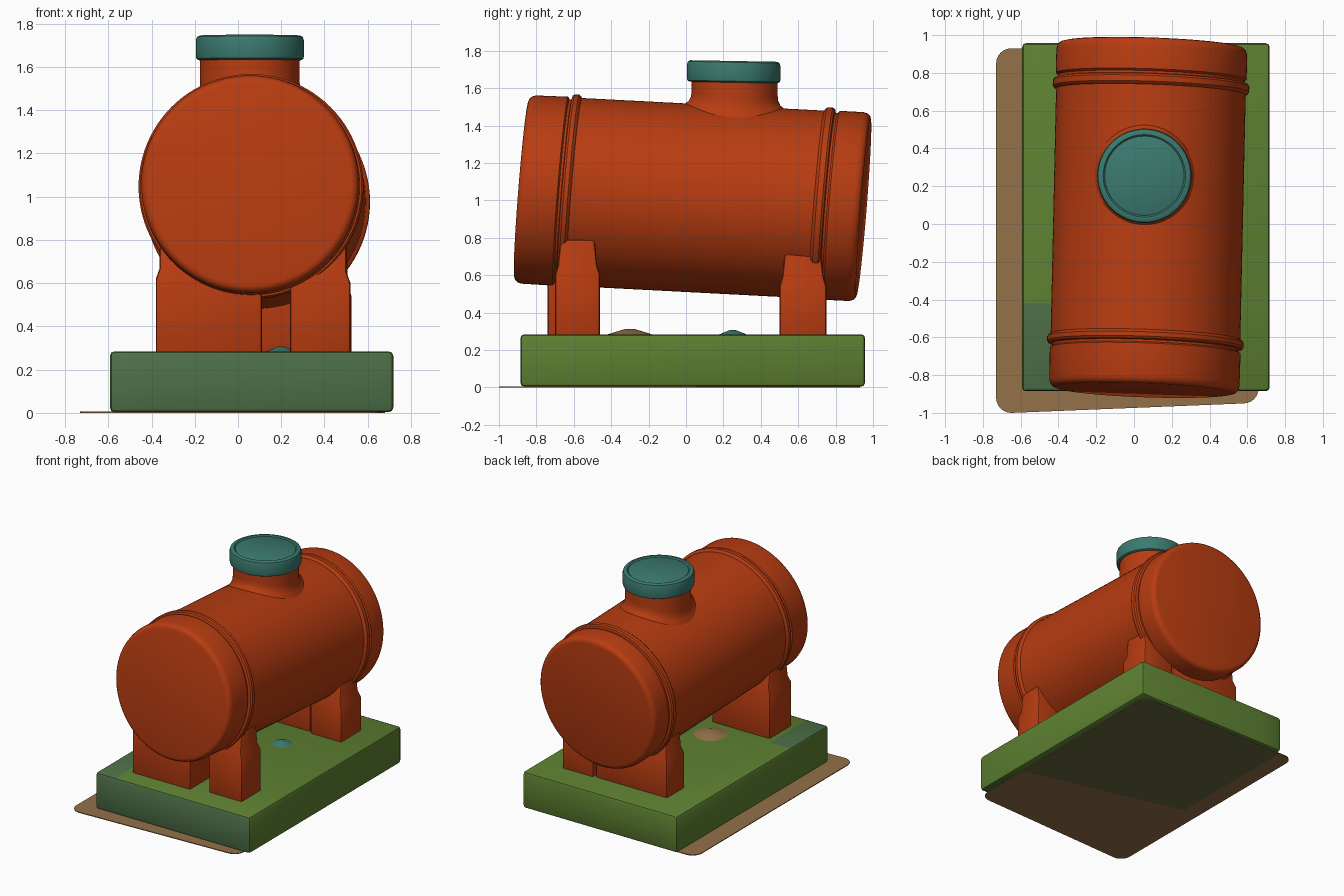
import bpy, bmesh, math

if "Cube" in bpy.data.objects:
    bpy.data.objects.remove(bpy.data.objects["Cube"])


def material(name, rgb):
    m = bpy.data.materials.new(name)
    lin = [((c / 255 + 0.055) / 1.055) ** 2.4 for c in rgb]
    m.diffuse_color = (*lin, 1)
    m.use_nodes = True
    m.node_tree.nodes["Principled BSDF"].inputs["Base Color"].default_value = m.diffuse_color
    return m


ORANGE = material("rust orange", (184, 60, 17))
TEAL = material("teal", (59, 122, 111))
OLIVE = material("olive green", (93, 128, 49))
SAGE = material("sage green", (78, 113, 72))
BROWN = material("earth brown", (147, 113, 72))
MOSS = material("dark moss", (102, 104, 62))


def finish(name, bm, mats, bevel=0, angle=35, segments=2):
    bmesh.ops.recalc_face_normals(bm, faces=bm.faces)
    me = bpy.data.meshes.new(name)
    bm.to_mesh(me)
    bm.free()
    ob = bpy.data.objects.new(name, me)
    bpy.context.collection.objects.link(ob)
    for m in mats:
        me.materials.append(m)
    bpy.ops.object.select_all(action='DESELECT')
    bpy.context.view_layer.objects.active = ob
    ob.select_set(True)
    if bevel:
        b = ob.modifiers.new("bevel", 'BEVEL')
        b.width, b.segments = bevel, segments
        bpy.ops.object.modifier_apply(modifier="bevel")
    bpy.ops.object.shade_smooth_by_angle(angle=math.radians(angle))
    return ob


def lathe(name, profile, place, mat, n=72):
    """Revolve (radius, height) pairs; place(a, b, h) maps to world space."""
    bm = bmesh.new()
    rings = []
    for r, h in profile:
        if r == 0:
            rings.append([bm.verts.new(place(0, 0, h))] * n)
        else:
            rings.append([bm.verts.new(place(r * math.cos(2 * math.pi * i / n),
                                             r * math.sin(2 * math.pi * i / n), h))
                          for i in range(n)])
    for p, q in zip(rings, rings[1:]):
        for i in range(n):
            j = (i + 1) % n
            bm.faces.new(list(dict.fromkeys([p[i], p[j], q[j], q[i]])))
    return finish(name, bm, [mat])


def loft(bm, loops):
    """Closed solid through a stack of equal-sized point loops."""
    vs = [[bm.verts.new(p) for p in lp] for lp in loops]
    n = len(vs[0])
    for p, q in zip(vs, vs[1:]):
        for i in range(n):
            bm.faces.new([p[i], p[(i + 1) % n], q[(i + 1) % n], q[i]])
    bm.faces.new(vs[0][::-1])
    bm.faces.new(vs[-1])


def rect(x0, x1, y0, y1, z):
    return [(x0, y0, z), (x1, y0, z), (x1, y1, z), (x0, y1, z)]


# tank: tilted barrel with end caps, grooves and raised bands
def tank_place(a, b, t):
    return (0.074 + 0.022 * t + a, t - 0.035 * a + 0.08 * b, 1.014 - 0.052 * t + b)


lathe("tank", [(0, -.88), (.468, -.88), (.485, -.875), (.497, -.862), (.503, -.84),
               (.505, -.67), (.492, -.662), (.492, -.65), (.512, -.646), (.52, -.635),
               (.52, -.612), (.512, -.602), (.502, -.597), (.502, .70), (.512, .705),
               (.52, .715), (.52, .745), (.512, .756), (.493, .76), (.493, .772),
               (.505, .782), (.505, .91), (.499, .932), (.487, .945), (.468, .95),
               (0, .95)], tank_place, ORANGE, 96)

# filler neck with a flare that follows the barrel
CX, CY = 0.055, 0.26


def neck_place(a, b, h):
    x, y = CX + a, CY + b
    if h < 0.1:
        d = x - 0.08
        z = 1.014 - 0.052 * y + math.sqrt(max(0.503 ** 2 - d * d, 0)) + h
    else:
        z = h
    return (x, y, z)


lathe("filler_neck", [(.275, -.02), (.262, .004), (.245, .016), (.233, .04),
                      (.23, .07), (.23, 1.66), (0, 1.66)], neck_place, ORANGE)

# lid with a shallow circular groove
lathe("lid", [(0, 1.63), (.235, 1.63), (.247, 1.637), (.25, 1.65), (.25, 1.722),
              (.245, 1.738), (.232, 1.745), (.218, 1.745), (.21, 1.737), (.2, 1.742),
              (0, 1.743)],
      lambda a, b, h: (CX + a, CY - 0.005 + b, h - 0.018 * b), TEAL)

# support legs: (name, x0, x1, y0, y1, shoulder, top, outer side)
legs = [("front_left_leg", -.38, .11, -.74, -.47, .62, .77, -1),
        ("front_right_leg", .24, .52, -.70, -.46, .60, .79, 1),
        ("back_left_leg", -.355, .25, .52, .74, .55, .72, -1),
        ("back_right_leg", .265, .525, .50, .75, .54, .73, 1)]
for name, x0, x1, y0, y1, sh, top, side in legs:
    d = 0.018
    u0, u1 = (x0 + d, x1) if side < 0 else (x0, x1 - d)
    bm = bmesh.new()
    loft(bm, [rect(x0, x1, y0, y1, .26), rect(x0, x1, y0, y1, sh),
              rect(u0, u1, y0 + .015, y1 - .015, sh + .05),
              rect(u0, u1, y0 + .03, y1 - .03, top)])
    finish(name, bm, [ORANGE], 0.014)

# base slab: sage front face and front left corner, olive elsewhere
bm = bmesh.new()
loft(bm, [rect(-.592, .718, -.885, .957, .004), rect(-.592, .718, -.885, .957, .284)])
base = finish("base_slab", bm, [OLIVE, SAGE], 0.02)
bm = bmesh.new()
bm.from_mesh(base.data)
for co, no in (((-.42, 0, 0), (1, 0, 0)), ((0, -.42, 0), (0, 1, 0))):
    bmesh.ops.bisect_plane(bm, geom=bm.verts[:] + bm.edges[:] + bm.faces[:],
                           plane_co=co, plane_no=no)
for f in bm.faces:
    c = f.calc_center_median()
    corner = f.normal.z > 0.5 and c.x < -.42 and c.y < -.42
    f.material_index = int(f.normal.y < -0.5 or corner)
bm.to_mesh(base.data)
bm.free()

# thin ground plate with rounded corners, mossy on part of its underside
outline = []
R = 0.08
for cx, cy, a0 in ((.60, .85, 0), (-.65, .85, 90), (-.65, -.92, 180), (.58, -.87, 270)):
    for k in range(7):
        a = math.radians(a0 + 15 * k)
        outline.append((cx + R * math.cos(a), cy + R * math.sin(a)))
bm = bmesh.new()
loft(bm, [[(x, y, z) for x, y in outline] for z in (0, .006)])
for co, no in (((0, -.3, 0), (0.25, 1, 0)), ((-.6, 0, 0), (1, 0, 0))):
    bmesh.ops.bisect_plane(bm, geom=bm.verts[:] + bm.edges[:] + bm.faces[:],
                           plane_co=co, plane_no=no)
bmesh.ops.recalc_face_normals(bm, faces=bm.faces)
for f in bm.faces:
    c = f.calc_center_median()
    f.material_index = int(f.normal.z < -0.5 and c.x > -.6 and c.y + .25 * c.x > -.3)
finish("ground_plate", bm, [BROWN, MOSS])

# low mounds on the slab under the tank
for name, x, y, r, h, mat in (("brown_mound", .0, -.3, .13, .03, BROWN),
                              ("teal_mound", .2, .25, .08, .024, TEAL)):
    lathe(name, [(r, .28), (r * .6, .284 + h * .4), (r * .2, .282 + h), (0, .283 + h)],
          lambda a, b, z, x=x, y=y: (x + a, y + b, z), mat, 16)
